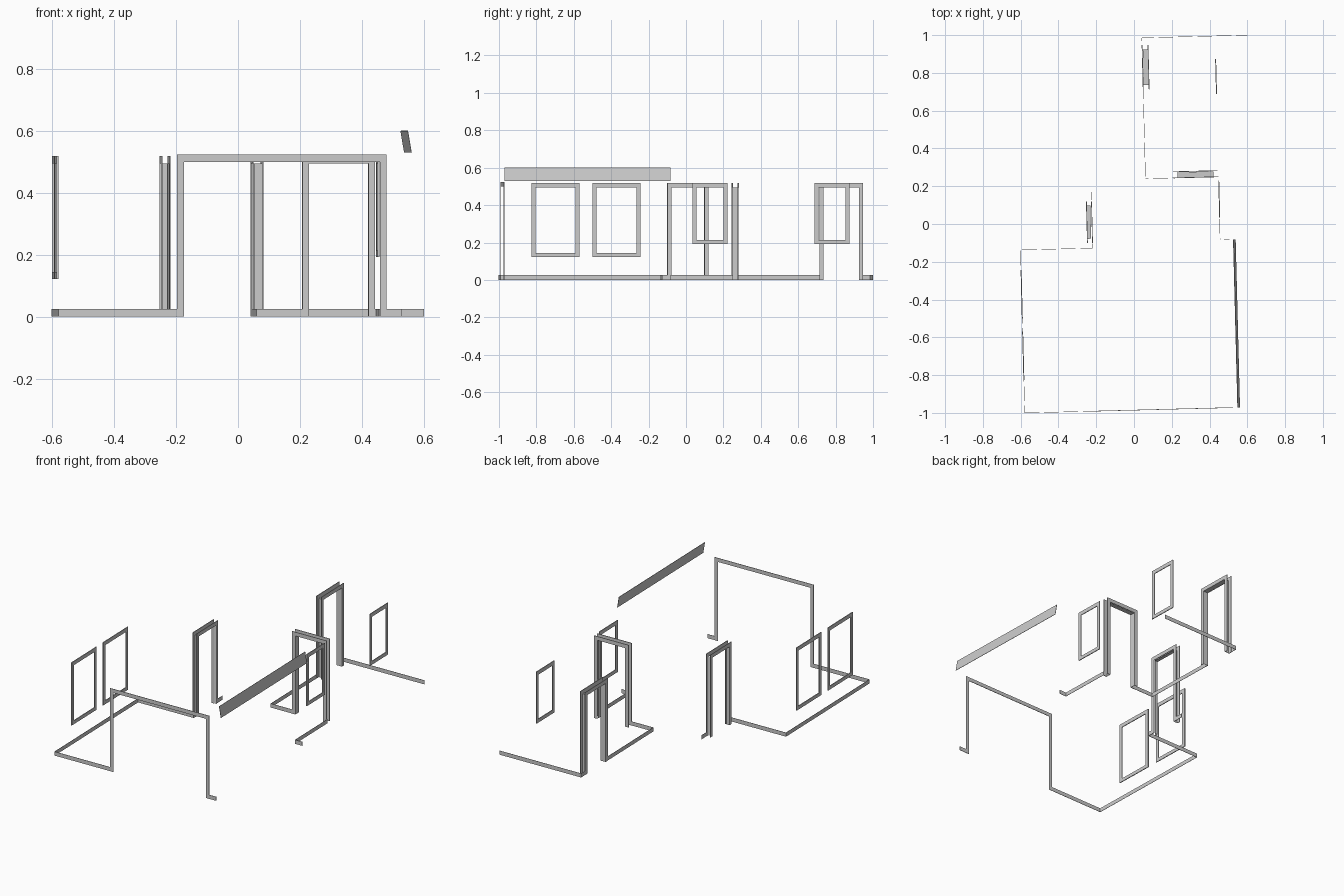
import bpy, bmesh
from mathutils import Matrix

if "Cube" in bpy.data.objects:
    bpy.data.objects.remove(bpy.data.objects["Cube"])

TURN = Matrix.Rotation(0.0258, 4, 'Z')   # the whole plan is slightly turned
SKIRT, TRIM, RAIL, HEAD = 0.025, 0.022, 0.024, 0.519


def make(name, quads, thick=0.0):
    """One object of flat quads in plan coordinates, optionally given thickness."""
    bm = bmesh.new()
    for q in quads:
        bm.faces.new([bm.verts.new(p) for p in q])
    bmesh.ops.remove_doubles(bm, verts=bm.verts, dist=1e-5)
    bmesh.ops.recalc_face_normals(bm, faces=bm.faces)
    bm.transform(TURN)
    me = bpy.data.meshes.new(name)
    bm.to_mesh(me)
    bm.free()
    ob = bpy.data.objects.new(name, me)
    bpy.context.collection.objects.link(ob)
    if thick:
        mod = ob.modifiers.new("thickness", 'SOLIDIFY')
        mod.thickness = thick
        mod.offset = 0
    return ob


def place(axis, at, t, z):
    """Point on a wall running along x or y at a fixed offset."""
    return (t, at, z) if axis == 'x' else (at, t, z)


def ring(axis, at, a, b, z0, z1, sill):
    """Mitred trim around an opening, with or without a sill."""
    zi = z0 + TRIM if sill else z0
    outer = [(a, z0), (a, z1), (b, z1), (b, z0)]
    inner = [(a + TRIM, zi), (a + TRIM, z1 - RAIL), (b - TRIM, z1 - RAIL), (b - TRIM, zi)]
    quads = []
    for i in range(4 if sill else 3):
        j = (i + 1) % 4
        quads.append([place(axis, at, *p) for p in (outer[i], outer[j], inner[j], inner[i])])
    return quads


def skirting(name, axis, at, *spans):
    make(name, [[place(axis, at, t, z) for t, z in
                 ((a, 0), (b, 0), (b, SKIRT), (a, SKIRT))] for a, b in spans], 0.002)


def window(name, at, a, b, z0):
    make(name, ring('y', at, a, b, z0, 0.518, True), 0.005)


def door(name, axis, near, far, j0, j1, a, b):
    """Trim on both wall faces and a three-sided jamb lining between."""
    make(name + "_near_trim", ring(axis, near, a, b, 0, HEAD, False), 0.004)
    make(name + "_far_trim", ring(axis, far, a, b, 0, HEAD, False), 0.004)
    top = HEAD - RAIL
    path = [(a + TRIM, 0), (a + TRIM, top), (b - TRIM, top), (b - TRIM, 0)]
    make(name + "_jamb", [[place(axis, j0, *p), place(axis, j0, *q),
                           place(axis, j1, *q), place(axis, j1, *p)]
                          for p, q in zip(path, path[1:])])


# Skirting boards of the large room
skirting("skirting_left", 'y', -0.604, (-0.985, -0.122))
skirting("skirting_front", 'x', -0.985, (-0.604, -0.2225), (0.455, 0.503))
skirting("skirting_left_return", 'x', -0.122, (-0.604, -0.222))
skirting("skirting_left_door", 'y', -0.222, (-0.122, -0.094), (0.126, 0.175))

# Skirting boards of the passage
skirting("skirting_back", 'x', 0.984, (0.067, 0.626))
skirting("skirting_passage", 'y', 0.067, (0.2385, 0.711), (0.945, 0.984))
skirting("skirting_middle", 'x', 0.2385, (0.067, 0.214), (0.449, 0.4535))
skirting("skirting_right", 'y', 0.4535, (-0.094, 0.2385))
skirting("skirting_right_return", 'x', -0.094, (0.4535, 0.503))

# Wide opening in the front wall
make("front_opening_trim", ring('x', -0.985, -0.2225, 0.455, 0, 0.523, False), 0.003)

# Doorways
door("left_door", 'y', -0.222, -0.249, -0.229, -0.247, -0.094, 0.126)
door("back_door", 'y', 0.067, 0.0985, 0.070, 0.098, 0.711, 0.945)
door("middle_door", 'x', 0.2385, 0.271, 0.240, 0.268, 0.214, 0.449)

# Windows
window("left_window_front", -0.604, -0.811, -0.554, 0.122)
window("left_window_back", -0.604, -0.485, -0.228, 0.122)
window("right_window_front", 0.4545, 0.023, 0.210, 0.192)
window("right_window_back", 0.4545, 0.676, 0.863, 0.192)

# Sloping cornice board on the right
make("cornice_board", [[(0.523, -0.985, 0.60), (0.523, -0.096, 0.60),
                        (0.535, -0.096, 0.53), (0.535, -0.985, 0.53)]], 0.002)
